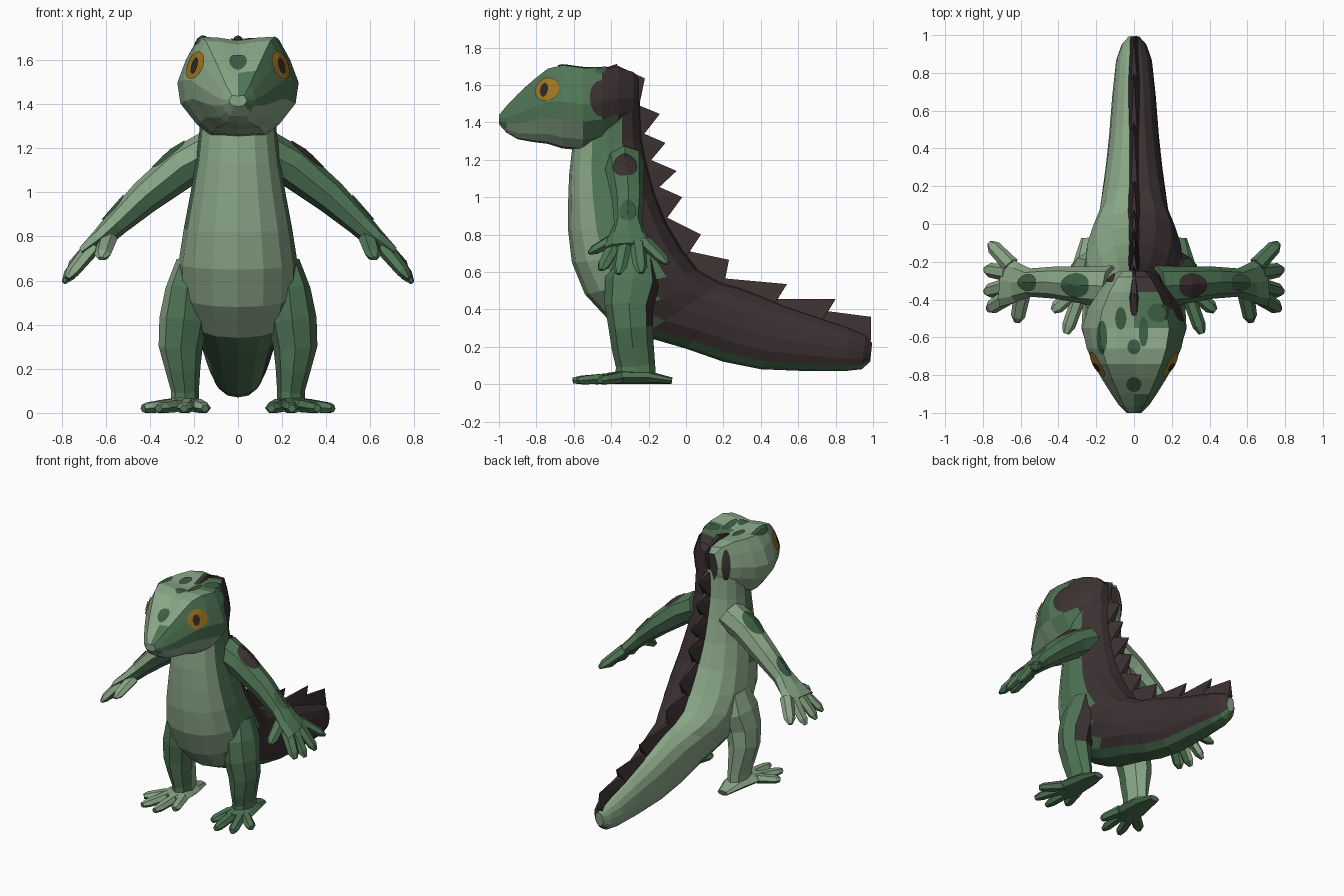
import bpy, bmesh, math
from mathutils import Vector as V
from mathutils.bvhtree import BVHTree

if "Cube" in bpy.data.objects:
    bpy.data.objects.remove(bpy.data.objects["Cube"])

# Colours
COL = [("sage", (.25, .38, .24)), ("mid green", (.08, .18, .092)), ("dark green", (.045, .11, .055)),
       ("dark brown", (.045, .031, .032)), ("amber", (.34, .18, .015)), ("pupil black", (.03, .021, .02))]
MATS = []
for n, c in COL:
    m = bpy.data.materials.new(n)
    m.diffuse_color = (*c, 1)
    m.use_nodes = True
    m.node_tree.nodes["Principled BSDF"].inputs["Base Color"].default_value = m.diffuse_color
    MATS.append(m)
SAGE, MID, DARK, BROWN, AMBER, BLACK = range(6)


def finish(name, bm, rule, recalc=True):
    """Turn a bmesh into an object, colouring faces by rule(centre, normal)."""
    if recalc:
        bmesh.ops.recalc_face_normals(bm, faces=bm.faces)
    bm.normal_update()
    for f in bm.faces:
        f.material_index = rule(f.calc_center_median(), f.normal) if callable(rule) else rule
    me = bpy.data.meshes.new(name)
    bm.to_mesh(me)
    for m in MATS:
        me.materials.append(m)
    bpy.context.collection.objects.link(bpy.data.objects.new(name, me))
    tree = BVHTree.FromBMesh(bm)
    bm.free()
    return tree


def loft(name, rings, rule):
    bm = bmesh.new()
    rs = [[bm.verts.new(p) for p in r] for r in rings]
    n = len(rs[0])
    for a, b in zip(rs, rs[1:]):
        for i in range(n):
            j = (i + 1) % n
            bm.faces.new((a[i], a[j], b[j], b[i]))
    bm.faces.new(rs[0])
    bm.faces.new(rs[-1])
    return finish(name, bm, rule)


def tube(name, pts, ref, rule, s=1, n=8):
    """Tapered limb through (x, y, z, radius_u, radius_v) points, mirrored by s."""
    P = [V(p[:3]) for p in pts]
    rings = []
    for i, p in enumerate(pts):
        t = (P[min(i + 1, len(P) - 1)] - P[max(i - 1, 0)]).normalized()
        u = t.cross(V(ref)).normalized()
        v = t.cross(u)
        ring = []
        for k in range(n):
            a = 2 * math.pi * k / n
            q = P[i] + u * p[3] * math.cos(a) + v * p[4] * math.sin(a)
            ring.append((q.x * s, q.y, q.z))
        rings.append(ring)
    return loft(name, rings, rule)


def decal(name, tree, c, d, ru, rv, mat, off=.006, n=16, steps=4):
    """Thin patch draped on a surface along direction d."""
    c, d = V(c), V(d).normalized()
    u = V((0, 0, 1)).cross(d) if abs(d.z) < .95 else V((1, 0, 0))
    u.normalize()
    v = d.cross(u)
    bm = bmesh.new()

    def put(p):
        hit = tree.ray_cast(p + d * .3, -d, .7)[0] or tree.find_nearest(p)[0]
        return bm.verts.new(hit + d * off)
    mid, prev = put(c), None
    for k in range(1, steps + 1):
        f = k / steps
        ring = [put(c + u * ru * f * math.cos(2 * math.pi * i / n) + v * rv * f * math.sin(2 * math.pi * i / n))
                for i in range(n)]
        for i in range(n):
            j = (i + 1) % n
            bm.faces.new((prev[i], ring[i], ring[j], prev[j]) if prev else (mid, ring[i], ring[j]))
        prev = ring
    finish(name, bm, mat, False)


# Torso and tail: front/under point, back/top point, half width
BODY = [(-.53, 1.58, -.26, 1.63, .12), (-.59, 1.42, -.245, 1.49, .165), (-.61, 1.25, -.235, 1.31, .175),
        (-.625, 1.12, -.205, 1.17, .19), (-.63, .98, -.165, 1.02, .215), (-.63, .82, -.10, .86, .245),
        (-.61, .65, -.01, .71, .27), (-.54, .48, .07, .61, .265), (-.41, .34, .14, .57, .235),
        (-.24, .26, .20, .54, .195), (0, .19, .28, .52, .172), (.20, .12, .40, .475, .15),
        (.40, .08, .53, .42, .132), (.65, .07, .71, .36, .115), (.85, .07, .88, .30, .095),
        (.94, .08, .96, .265, .066), (.985, .12, .995, .22, .03)]


def body_rule(c, n):
    if c.y < -.25 and n.y < -.42:
        return SAGE                      # belly
    if c.x < 0:                          # pale left flank
        return MID if n.z < -.5 or (c.y < -.4 and n.y < -.15) else SAGE
    if c.z > .75:
        return BROWN if n.y > .3 else MID
    return BROWN if c.y > -.2 and n.z > -.55 else MID


rings = []
for fy, fz, by, bz, w in BODY:
    f, b = V((0, fy, fz)), V((0, by, bz))
    ring = []
    for k in range(16):
        a = 2 * math.pi * k / 16
        ca, sa = (math.copysign(abs(t) ** .88, t) for t in (math.cos(a), math.sin(a)))
        ring.append((f + b) / 2 + (f - b) / 2 * ca + V((w * sa, 0, 0)))
    rings.append(ring)
loft("torso_and_tail", rings, body_rule)

# Head: y, bottom, top, half width, with a browed cross-section
HEAD = [(-1, 1.39, 1.44, .04), (-.96, 1.345, 1.49, .08), (-.9, 1.31, 1.555, .12), (-.82, 1.295, 1.63, .17),
        (-.74, 1.285, 1.695, .215), (-.66, 1.26, 1.715, .25), (-.55, 1.25, 1.70, .275), (-.45, 1.27, 1.70, .245),
        (-.36, 1.31, 1.70, .19), (-.28, 1.36, 1.675, .125), (-.25, 1.42, 1.63, .08)]
SEC = [(0, 0), (.45, .02), (.68, .13), (.95, .34), (1, .55), (.86, .78), (.68, .98), (.35, .97), (0, .94)]
SEC += [(-x, z) for x, z in SEC[-2:0:-1]]


def head_rule(c, n):
    if c.x < 0 or (c.z < 1.39 and c.y < -.5):
        return SAGE                      # left half and lower jaw
    if -.92 < c.y < -.5 and n.z > .6 and c.x < .14:
        return SAGE                      # crown
    return BROWN if c.y > -.32 or (c.y > -.42 and c.z > 1.4 and n.z < .6) else MID


head = loft("head", [[(x * w, y, zb + z * (zt - zb)) for x, z in SEC] for y, zb, zt, w in HEAD], head_rule)

# Head markings
UP = (0, 0, 1)
for i, (x, y, ru, rv) in enumerate([(0, -.85, .04, .04), (0, -.65, .035, .04), (-.17, -.6, .028, .09),
                                    (-.07, -.5, .03, .06), (.05, -.57, .025, .08), (.13, -.47, .06, .05)]):
    decal(f"head_spot_{i}", head, (x, y, 1.65), UP, ru, rv, DARK)
decal("cheek_patch", head, (.24, -.45, 1.53), (1, 0, .2), .065, .1, BROWN)
decal("left_nape_patch", head, (-.1, -.31, 1.54), (-.6, .75, .2), .03, .11, BROWN)

# Limbs and eyes, both sides
ARM = [(.12, -.33, 1.185, .11, .10), (.25, -.325, 1.115, .10, .095), (.42, -.31, .98, .085, .077),
       (.55, -.31, .86, .075, .058), (.62, -.31, .79, .105, .048), (.69, -.30, .73, .14, .034)]
FINGERS = [((.59, -.36, .79), (.62, -.52, .70)), ((.66, -.38, .75), (.775, -.455, .61)),
           ((.67, -.33, .75), (.79, -.36, .59)), ((.67, -.26, .75), (.79, -.24, .595)),
           ((.65, -.22, .76), (.765, -.1, .645))]
LEG = [(.20, -.27, .68, .11, .08), (.23, -.285, .55, .15, .10), (.245, -.305, .42, .13, .112),
       (.26, -.295, .30, .118, .10), (.25, -.285, .20, .113, .08), (.24, -.27, .10, .105, .063),
       (.24, -.27, .03, .11, .065)]
FOOT = [(.24, -.075, .018, .04, .018), (.24, -.2, .035, .08, .035), (.25, -.33, .037, .1, .037),
        (.25, -.42, .03, .09, .03)]
TOES = [(.15, -.51), (.245, -.605), (.36, -.58), (.43, -.46)]

for s, side in ((1, "right"), (-1, "left")):
    def arm_rule(c, n, s=s):
        return SAGE if s < 0 and (n.z > .1 or n.y > .5) else MID

    def leg_rule(c, n, s=s):
        if s > 0:
            return BROWN if c.z > .34 and n.y > .6 else MID
        return SAGE if n.y > .1 or n.x < -.6 else MID

    def foot_rule(c, n, s=s):
        return SAGE if s < 0 and n.z > .1 else MID

    arm = tube(side + "_arm", ARM, UP, arm_rule, s)
    for i, (a, b) in enumerate(FINGERS):
        a, b = V(a), V(b)
        m = a.lerp(b, .8)
        tube(f"{side}_finger_{i}", [(*a, .045, .036), (*m, .038, .028), (*b, .016, .01)], UP, arm_rule, s, 6)
    tube(side + "_leg", LEG, (1, 0, 0), leg_rule, s)
    tube(side + "_foot", FOOT, UP, foot_rule, s)
    for i, (x, y) in enumerate(TOES):
        b, a = V((x, y, .02)), V((.25 + (x - .29) * .45, -.36, .034))
        m = a.lerp(b, .8)
        tube(f"{side}_toe_{i}", [(*a, .038, .034), (*m, .036, .027), (*b, .018, .018)], UP, foot_rule, s, 6)

    decal(side + "_shoulder_spot", arm, (s * .28, -.325, 1.14), (s * .7, 0, .7), .065, .095,
          BROWN if s > 0 else DARK)
    decal(side + "_forearm_spot", arm, (s * .54, -.31, .9), (s * .67, 0, .74), .045, .075, DARK)
    d = (s * .85, -.45, .25)
    decal(side + "_eye", head, (s * .19, -.74, 1.575), d, .075, .066, AMBER, .008, 16)
    decal(side + "_pupil", head, (s * .19, -.755, 1.572), d, .026, .04, BLACK, .014, 8)

# Crest of teeth down the back: base y, z, then tip y, z
TEETH = [(-.50, 1.67, -.37, 1.712), (-.37, 1.705, -.22, 1.635), (-.25, 1.49, -.14, 1.445),
         (-.225, 1.34, -.11, 1.29), (-.19, 1.20, -.05, 1.14), (-.155, 1.06, -.02, 1.0), (-.10, .89, .08, .80),
         (.02, .71, .23, .665), (.21, .565, .54, .535), (.49, .455, .80, .455), (.76, .39, .99, .36)]
bases = [t[:2] for t in TEETH] + [(.99, .24)]
for i, (y0, z0, ty, tz) in enumerate(TEETH):
    y1, z1 = bases[i + 1]
    bm = bmesh.new()
    for y, z in ((y0, z0), (y1, z1)):
        for sx in (-1, 1):
            bm.verts.new((sx * .016, y, z))
            bm.verts.new((sx * .034, y - .04, z - .055))
    bm.verts.new((0, ty, tz))
    bmesh.ops.convex_hull(bm, input=bm.verts)
    finish(f"crest_tooth_{i}", bm, BROWN)
